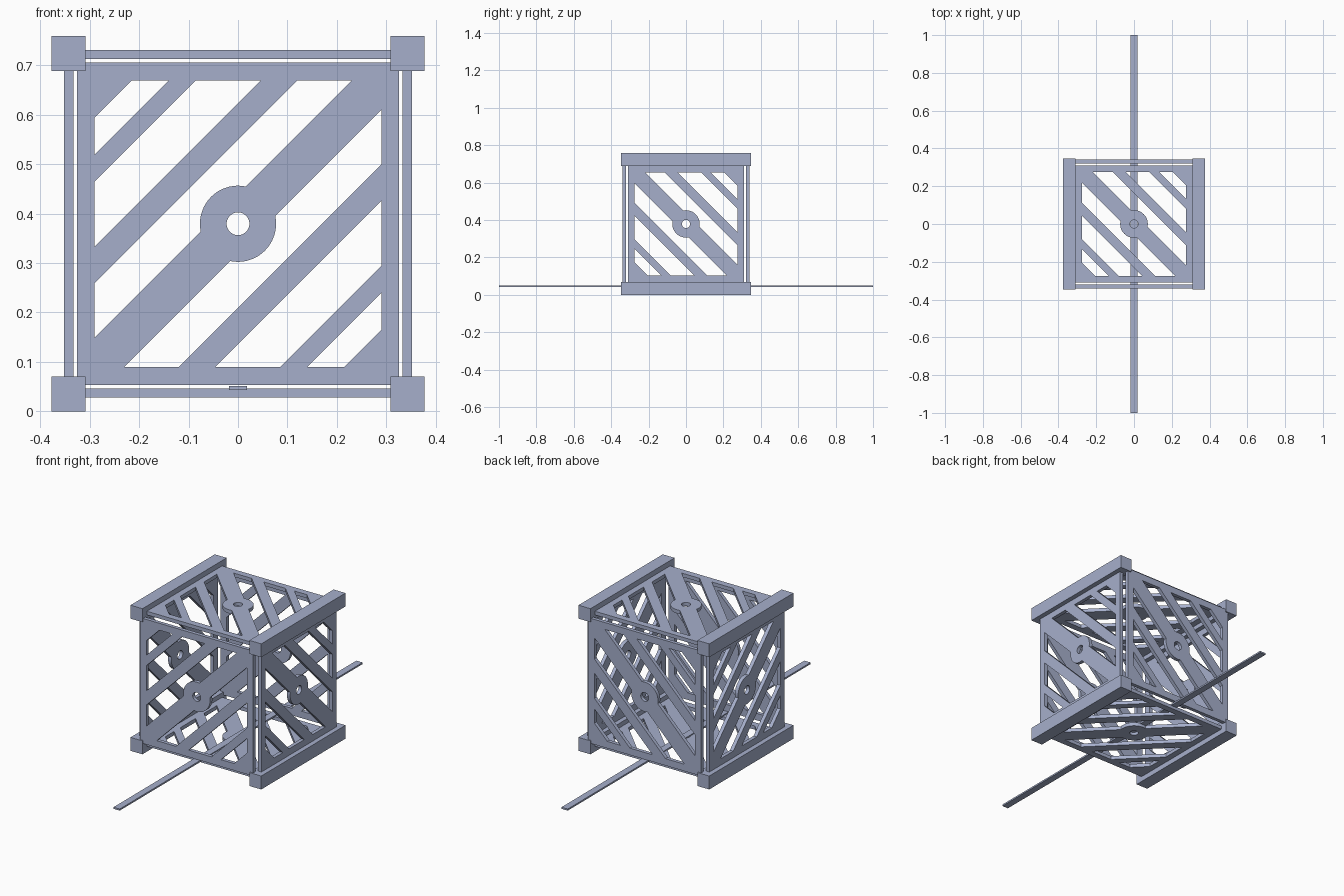
import bpy, math

if "Cube" in bpy.data.objects:
    bpy.data.objects.remove(bpy.data.objects["Cube"])

mat = bpy.data.materials.new("blue_grey_metal")
mat.diffuse_color = (0.38, 0.43, 0.60, 1)
mat.use_nodes = True
mat.node_tree.nodes["Principled BSDF"].inputs["Base Color"].default_value = mat.diffuse_color

C = 0.3795          # height of the cube centre
P, W = 0.326, 0.29  # panel half size, window half size
T = 0.0095          # panel half thickness


def finish(name, mesh):
    ob = bpy.data.objects.new(name, mesh)
    mesh.materials.clear()
    mesh.materials.append(mat)
    bpy.context.collection.objects.link(ob)
    return ob


def box(name, lo, hi):
    v = [(x, y, z) for x in (lo[0], hi[0]) for y in (lo[1], hi[1]) for z in (lo[2], hi[2])]
    f = [(0, 1, 3, 2), (4, 6, 7, 5), (0, 4, 5, 1), (2, 3, 7, 6), (0, 2, 6, 4), (1, 5, 7, 3)]
    me = bpy.data.meshes.new(name)
    me.from_pydata(v, [], f)
    return finish(name, me)


def circle(r, n=48):
    return [(r * math.cos(2 * math.pi * i / n), r * math.sin(2 * math.pi * i / n)) for i in range(n)]


# Panel outline with diagonal slots (each slot lies between two lines v - u = d)
def slot(d0, d1, middle=()):
    return [(-W, d0 - W), *middle, (W - d0, W), (W - d1, W), (-W, d1 - W)]


R, t = 0.077, 0.06 / math.sqrt(2)
a = math.asin(t / R)
arc = []
for i in range(25):
    ang = math.pi - a - (math.pi - 2 * a) * i / 24 + math.pi / 4
    arc.append((R * math.cos(ang), R * math.sin(ang)))

slots = [slot(0.06, 0.17, arc), slot(0.244, 0.375), slot(0.43, 0.505)]
slots += [[(-u, -v) for u, v in s] for s in slots]
outlines = [[(-P, -P), (P, -P), (P, P), (-P, P)], circle(0.023)] + slots

curve = bpy.data.curves.new("panel_outline", 'CURVE')
curve.dimensions = '2D'
curve.fill_mode = 'BOTH'
curve.extrude = T
for pts in outlines:
    sp = curve.splines.new('POLY')
    sp.points.add(len(pts) - 1)
    for p, (u, v) in zip(sp.points, pts):
        p.co = (u, v, 0, 1)
    sp.use_cyclic_u = True
    sp.use_smooth = False
helper = bpy.data.objects.new("panel_outline", curve)
bpy.context.collection.objects.link(helper)
bpy.context.view_layer.update()
deps = bpy.context.evaluated_depsgraph_get()
panel_mesh = bpy.data.meshes.new_from_object(helper.evaluated_get(deps))
bpy.data.objects.remove(helper)

# Six slotted panels: full size front and back, slightly smaller on the other sides
H = math.pi / 2
S = 0.95
for name, loc, rot, s in (
    ("front_panel", (0, -0.331, C), (H, 0, 0), 1),
    ("back_panel", (0, 0.331, C), (H, 0, 0), 1),
    ("right_panel", (0.3425, 0, C), (H, 0, -H), S),
    ("left_panel", (-0.3425, 0, C), (H, 0, -H), S),
    ("top_panel", (0, 0, C + 0.3425), (0, 2 * H, 0), S),
    ("bottom_panel", (0, 0, C - 0.3425), (0, 2 * H, 0), S),
):
    ob = finish(name, panel_mesh.copy())
    ob.location, ob.rotation_euler, ob.scale = loc, rot, (s, s, 1)

# Four corner rails
for side, x in (("left", -0.377), ("right", 0.3085)):
    for level, z in (("bottom", 0.0), ("top", 0.689)):
        box(f"{level}_{side}_rail", (x, -0.347, z), (x + 0.0685, 0.347, z + 0.07))

# Long antenna strip
box("antenna", (-0.018, -1, 0.043), (0.018, 1, 0.0515))
